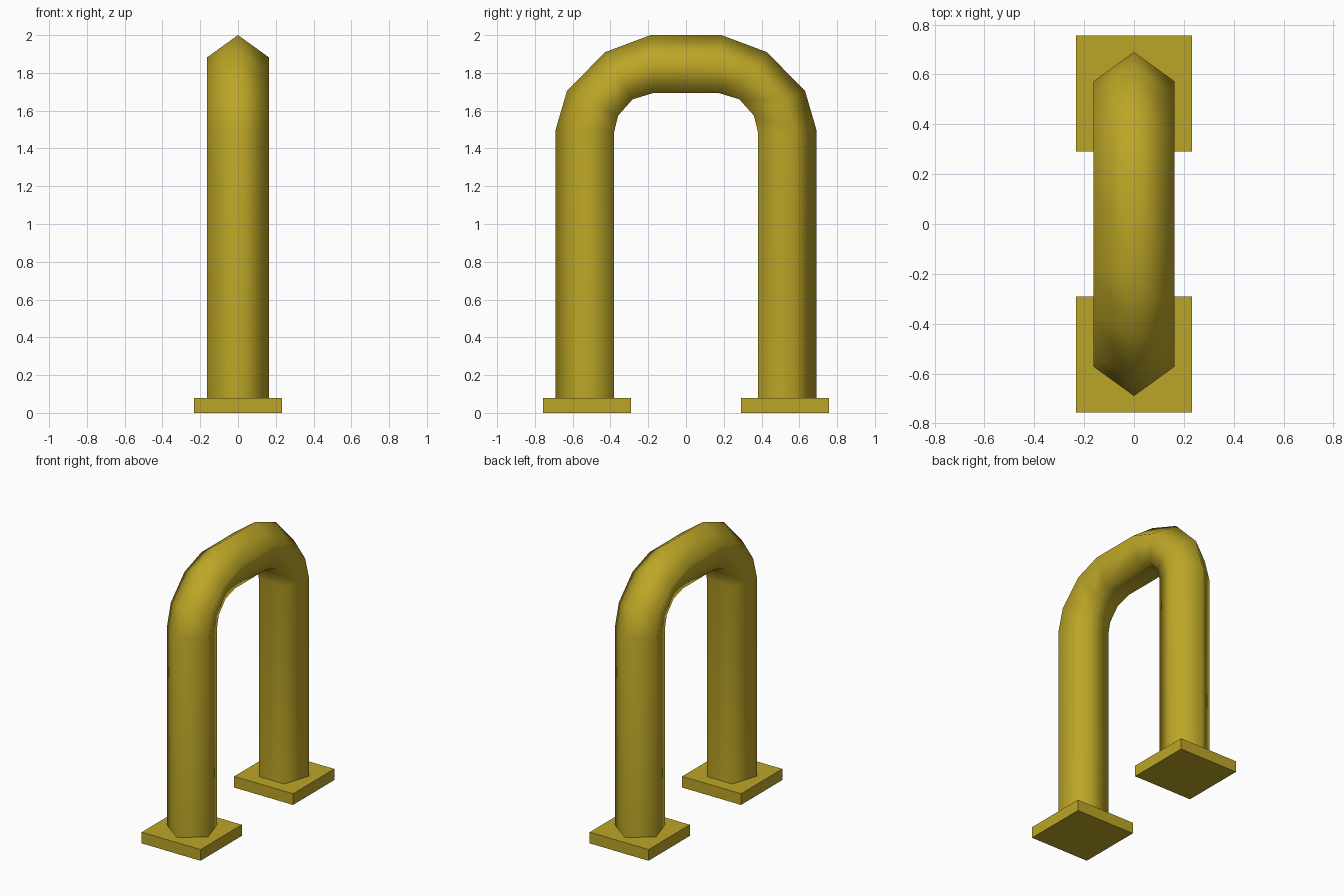
import bpy, bmesh

if "Cube" in bpy.data.objects:
    bpy.data.objects.remove(bpy.data.objects["Cube"])

mat = bpy.data.materials.new("mustard yellow")
mat.diffuse_color = (0.50, 0.38, 0.02, 1)
mat.use_nodes = True
mat.node_tree.nodes["Principled BSDF"].inputs["Base Color"].default_value = mat.diffuse_color


def make_object(name, bm, smooth):
    bmesh.ops.recalc_face_normals(bm, faces=bm.faces)
    for f in bm.faces:
        f.smooth = smooth
    me = bpy.data.meshes.new(name)
    bm.to_mesh(me)
    bm.free()
    me.materials.append(mat)
    ob = bpy.data.objects.new(name, me)
    bpy.context.collection.objects.link(ob)
    return ob


# Bent tube: each ring is given by its outer and inner (y, z) points
half = [((0.69, 0.07), (0.38, 0.07)),
        ((0.69, 1.50), (0.38, 1.49)),
        ((0.63, 1.705), (0.36, 1.573)),
        ((0.428, 1.91), (0.283, 1.66)),
        ((0.188, 2.0), (0.175, 1.693))]
rings = half + [((-o[0], o[1]), (-i[0], i[1])) for o, i in reversed(half)]

# Five-sided section: (x, fraction of the way from outer to inner)
section = [(0, 0), (0.163, 0.382), (0.1, 1), (-0.1, 1), (-0.163, 0.382)]

bm = bmesh.new()
loops = []
for o, i in rings:
    loops.append([bm.verts.new((x, o[0] + (i[0] - o[0]) * t, o[1] + (i[1] - o[1]) * t))
                  for x, t in section])
for a, b in zip(loops, loops[1:]):
    for k in range(5):
        n = (k + 1) % 5
        bm.faces.new((a[k], a[n], b[n], b[k]))
make_object("bent_tube", bm, True)

# Square foot plates
for name, side in (("front_foot_plate", -1), ("back_foot_plate", 1)):
    bm = bmesh.new()
    bmesh.ops.create_cube(bm, size=1)
    bmesh.ops.scale(bm, vec=(0.466, 0.466, 0.08), verts=bm.verts)
    bmesh.ops.translate(bm, vec=(0, side * 0.523, 0.04), verts=bm.verts)
    make_object(name, bm, False)
